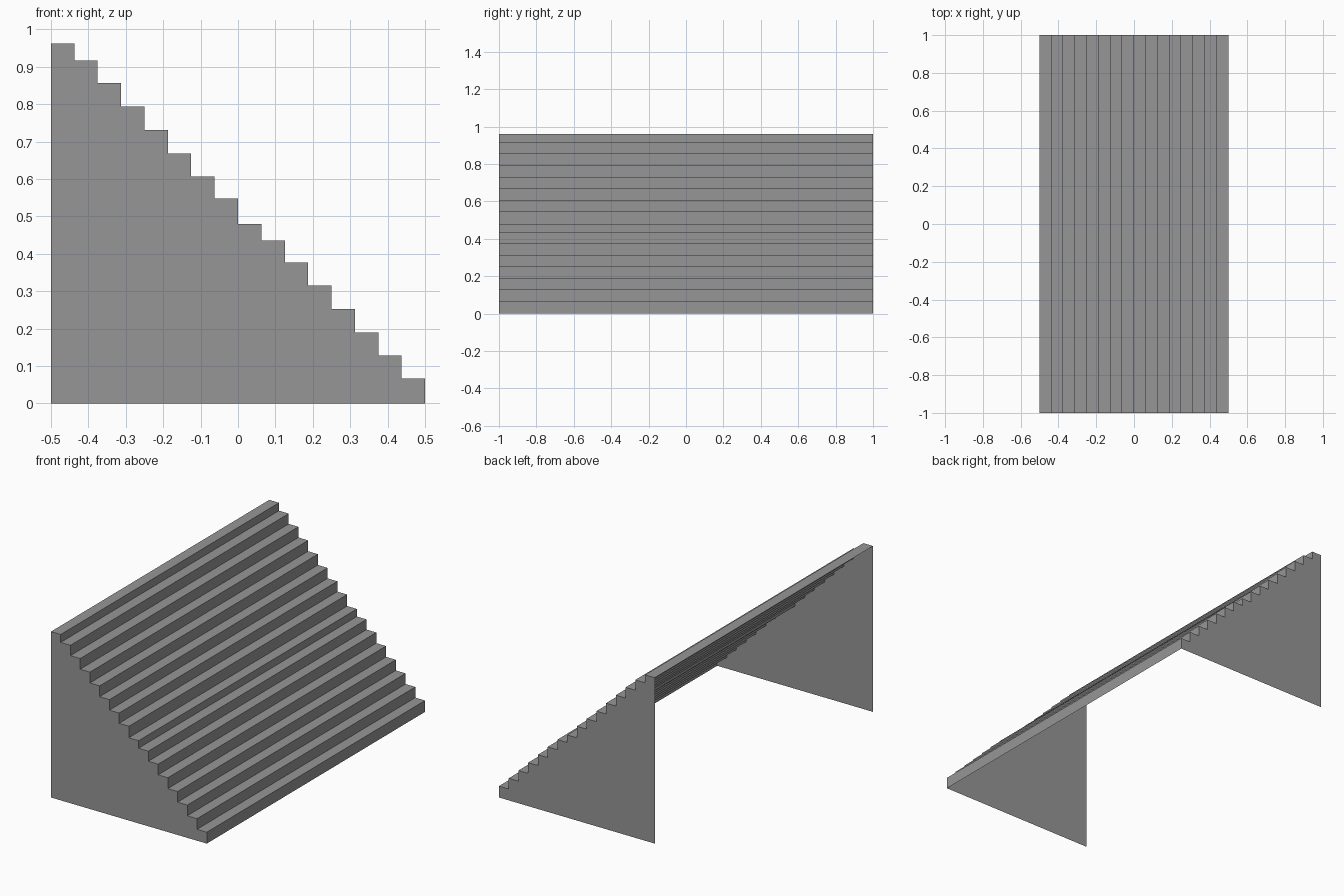
import bpy

cube = bpy.data.objects.get("Cube")
if cube:
    bpy.data.objects.remove(cube, do_unlink=True)

grey = bpy.data.materials.new("stone grey")
grey.use_nodes = True
COLOUR = (0.305, 0.305, 0.305, 1.0)
grey.diffuse_color = COLOUR
grey.node_tree.nodes["Principled BSDF"].inputs["Base Color"].default_value = COLOUR

HALF_LENGTH = 1.0
HALF_DEPTH = 0.5
TREADS = [0.066, 0.128, 0.19, 0.252, 0.315, 0.377, 0.436, 0.48,
          0.547, 0.607, 0.668, 0.731, 0.794, 0.856, 0.916, 0.962]
RUN = 2 * HALF_DEPTH / len(TREADS)


def add_part(name, verts, faces):
    mesh = bpy.data.meshes.new(name)
    mesh.from_pydata(verts, [], faces)
    mesh.materials.append(grey)
    mesh.update()
    obj = bpy.data.objects.new(name, mesh)
    bpy.context.collection.objects.link(obj)
    return obj


# Stepped profile, from the foot of the lowest riser to the back of the top tread
profile = [(HALF_DEPTH, 0.0)]
for i, z in enumerate(TREADS):
    front = HALF_DEPTH - i * RUN
    profile += [(front, z), (front - RUN, z)]
n = len(profile)

# Treads and risers: one thin sheet, open underneath and behind
verts = [(x, y, z) for y in (-HALF_LENGTH, HALF_LENGTH) for x, z in profile]
faces = [(i, i + n, i + n + 1, i + 1) for i in range(n - 1)]
add_part("steps", verts, faces)

# Side walls: the profile closed down to the ground at the tall end
outline = profile + [(-HALF_DEPTH, 0.0)]
for name, y in (("front_wall", -HALF_LENGTH), ("back_wall", HALF_LENGTH)):
    order = list(range(len(outline)))
    if y > 0:
        order.reverse()
    # Counter-clockwise seen from outside
    add_part(name, [(x, y, z) for x, z in outline], [order])
